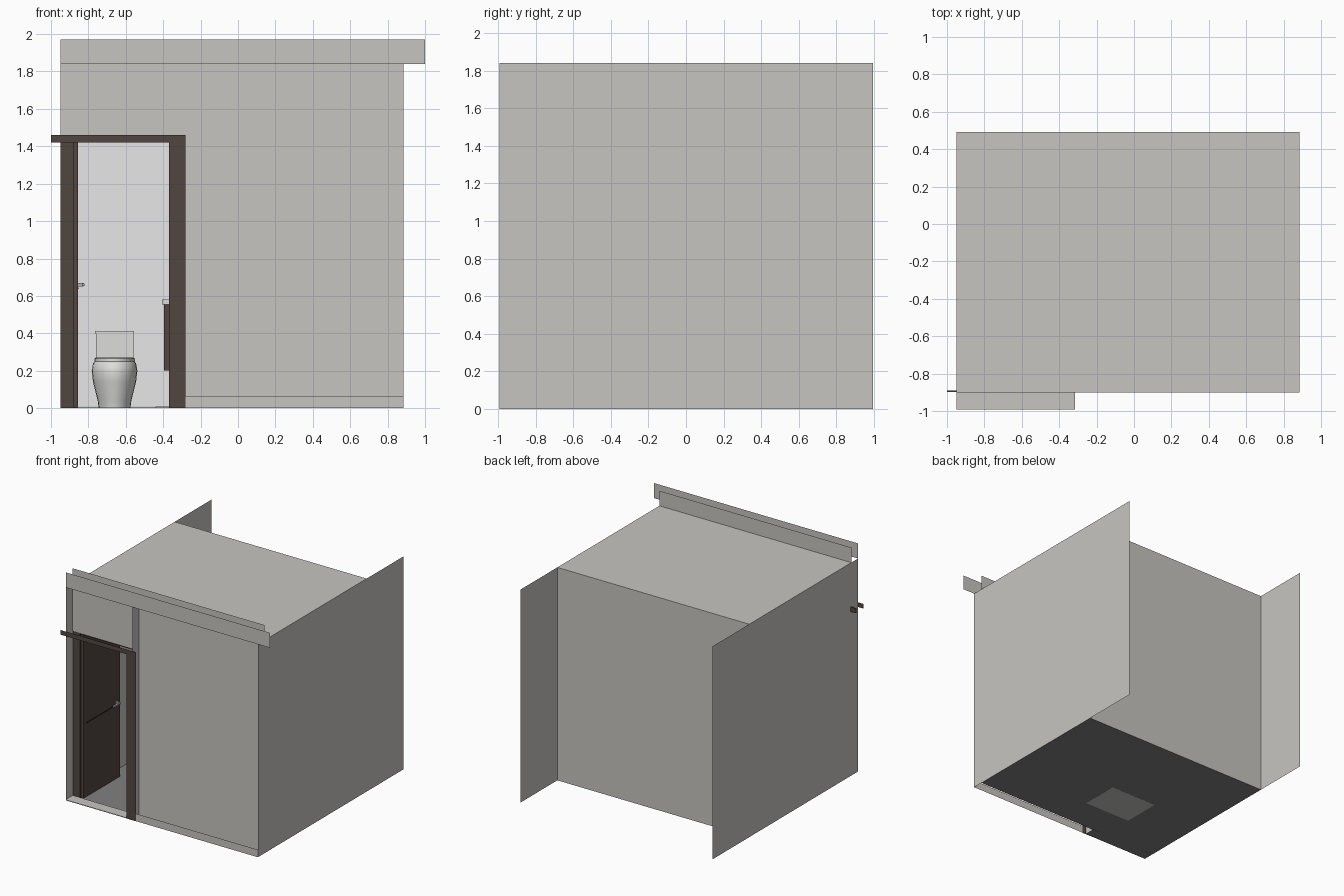
import bpy
import bmesh
import math

cube = bpy.data.objects.get("Cube")
if cube:
    bpy.data.objects.remove(cube, do_unlink=True)


def material(name, colour):
    m = bpy.data.materials.new(name)
    m.use_nodes = True
    m.diffuse_color = (*colour, 1)
    m.node_tree.nodes["Principled BSDF"].inputs["Base Color"].default_value = (*colour, 1)
    return m


WALL = material("warm grey plaster", (0.57, 0.56, 0.53))
WHITE = material("white tile", (0.94, 0.94, 0.94))
FLOOR = material("dark grey tile", (0.22, 0.22, 0.22))
WOOD = material("dark brown wood", (0.084, 0.061, 0.051))
CERAMIC = material("ceramic", (0.72, 0.72, 0.70))
METAL = material("metal", (0.45, 0.45, 0.45))
GROOVE = material("black trim", (0.01, 0.01, 0.01))


def finish(name, bm, mat, smooth=False):
    bmesh.ops.recalc_face_normals(bm, faces=bm.faces)
    mesh = bpy.data.meshes.new(name)
    bm.to_mesh(mesh)
    bm.free()
    mesh.materials.append(mat)
    ob = bpy.data.objects.new(name, mesh)
    bpy.context.collection.objects.link(ob)
    if smooth:
        bpy.ops.object.select_all(action="DESELECT")
        ob.select_set(True)
        bpy.context.view_layer.objects.active = ob
        bpy.ops.object.shade_smooth_by_angle(angle=math.radians(40))
    return ob


def block(name, xs, ys, zs, mat):
    """Box between three ranges; a range given as one number makes a flat sheet."""
    r = [v if isinstance(v, tuple) else (v, v) for v in (xs, ys, zs)]
    flat = [i for i in range(3) if r[i][0] == r[i][1]]
    bm = bmesh.new()
    if flat:
        a, b = [i for i in range(3) if i != flat[0]]
        corners = []
        for s, t in ((0, 0), (1, 0), (1, 1), (0, 1)):
            p = [v[0] for v in r]
            p[a], p[b] = r[a][s], r[b][t]
            corners.append(bm.verts.new(p))
        bm.faces.new(corners)
    else:
        bmesh.ops.create_cube(bm, size=1)
        for v in bm.verts:
            v.co = [(lo + hi) / 2 + c * (hi - lo) for c, (lo, hi) in zip(v.co, r)]
    return finish(name, bm, mat)


def lathe(name, profile, centre, stretch, mat, sides=24):
    """Oval turned shape from (radius, height) points."""
    bm = bmesh.new()
    rings = []
    for rad, z in profile:
        rings.append([bm.verts.new((centre[0] + rad * math.cos(a),
                                    centre[1] + rad * stretch * math.sin(a), z))
                      for a in (math.tau * i / sides for i in range(sides))])
    for lo, hi in zip(rings, rings[1:]):
        for i in range(sides):
            j = (i + 1) % sides
            bm.faces.new((lo[i], lo[j], hi[j], hi[i]))
    bm.faces.new(rings[0])
    bm.faces.new(rings[-1])
    return finish(name, bm, mat, smooth=True)


# Room extents
L, R = -0.95, 0.885
FRONT, RECESS, BACK, END = -0.993, -0.90, 0.493, 0.995
TOP, CAP = 1.84, 1.97
PILLAR = -0.315

# Shell of thin sheets
for side, x in (("right", L), ("left", R)):
    block(side + "_wall", x, (FRONT, END), (0, TOP), WALL)
block("back_wall", (L, R), BACK, (0, TOP), WALL)
block("back_wall_tiles", (L, R), BACK - 0.008, (0.01, TOP - 0.01), WHITE)
block("ceiling", (L, R), (RECESS, BACK), TOP, WALL)
block("front_wall", (PILLAR, R), RECESS, (0, TOP), WALL)
block("wall_over_door", (L, PILLAR), RECESS, (1.43, TOP), WALL)
block("door_reveal", PILLAR, (FRONT, RECESS), (0, TOP), WALL)
block("front_fascia", (L, 1.0), FRONT, (TOP, CAP), WALL)
block("rear_fascia", (L, R), RECESS, (TOP, CAP), WALL)
block("baseboard", (-0.28, R), FRONT, (0, 0.065), WALL)

# Floor and threshold
block("floor", (L, R), (RECESS, BACK), 0, FLOOR)
block("threshold_base", (L, PILLAR), (FRONT, RECESS), 0, FLOOR)
block("threshold", (L, PILLAR), (FRONT, RECESS), 0.008, WALL)
block("bath_mat", (-0.44, 0.01), (-0.60, -0.26), (-0.0005, 0.01), WALL)

# Door frame: outer flat casing and inner frame
block("outer_header", (-1.0, -0.28), FRONT - 0.002, (1.42, 1.46), WOOD)
block("outer_post", (-0.37, -0.28), FRONT - 0.002, (0, 1.42), WOOD)
block("inner_header", (-1.0, -0.28), (RECESS + 0.001, RECESS + 0.01), (1.42, 1.46), WOOD)
for side, xs in (("right", (L + 0.001, -0.88)), ("left", (-0.37, -0.28))):
    block("inner_post_" + side, xs, (RECESS + 0.001, RECESS + 0.01), (0, 1.42), WOOD)

# Open door leaf with groove and lever handle
block("door_leaf", (-0.88, -0.855), (-0.89, -0.39), (0.003, 1.42), WOOD)
block("door_groove", (-0.856, -0.853), (-0.845, -0.45), (0.636, 0.644), GROOVE)
block("handle_stem", (-0.855, -0.825), (-0.45, -0.43), (0.65, 0.67), METAL)
block("handle_lever", (-0.835, -0.82), (-0.52, -0.43), (0.653, 0.667), METAL)

# Toilet against the back wall
lathe("toilet_bowl", [(0.085, 0.001), (0.09, 0.04), (0.115, 0.14), (0.122, 0.2),
                      (0.115, 0.24), (0.105, 0.25)], (-0.66, 0.18), 1.35, CERAMIC)
lathe("toilet_seat", [(0.108, 0.25), (0.108, 0.265), (0.1, 0.27)],
      (-0.66, 0.18), 1.35, CERAMIC)
block("toilet_tank", (-0.76, -0.56), (0.33, 0.47), (0.2, 0.4), CERAMIC)
block("toilet_tank_lid", (-0.765, -0.555), (0.325, 0.475), (0.4, 0.413), CERAMIC)

# Wall-hung vanity, basin and mirror
block("vanity_cabinet", (-0.395, 0.1), (0.18, 0.48), (0.2, 0.555), WOOD)
block("vanity_top", (-0.405, 0.11), (0.17, 0.48), (0.555, 0.58), CERAMIC)
lathe("basin", [(0.08, 0.58), (0.13, 0.64), (0.12, 0.64), (0.06, 0.59)],
      (-0.15, 0.32), 0.8, CERAMIC)
block("mirror", (-0.35, 0.05), (0.475, 0.482), (0.8, 1.4), METAL)

# Shower kerb
block("shower_kerb", (0.41, 0.44), (RECESS + 0.01, 0.48), (0.001, 0.06), CERAMIC)
